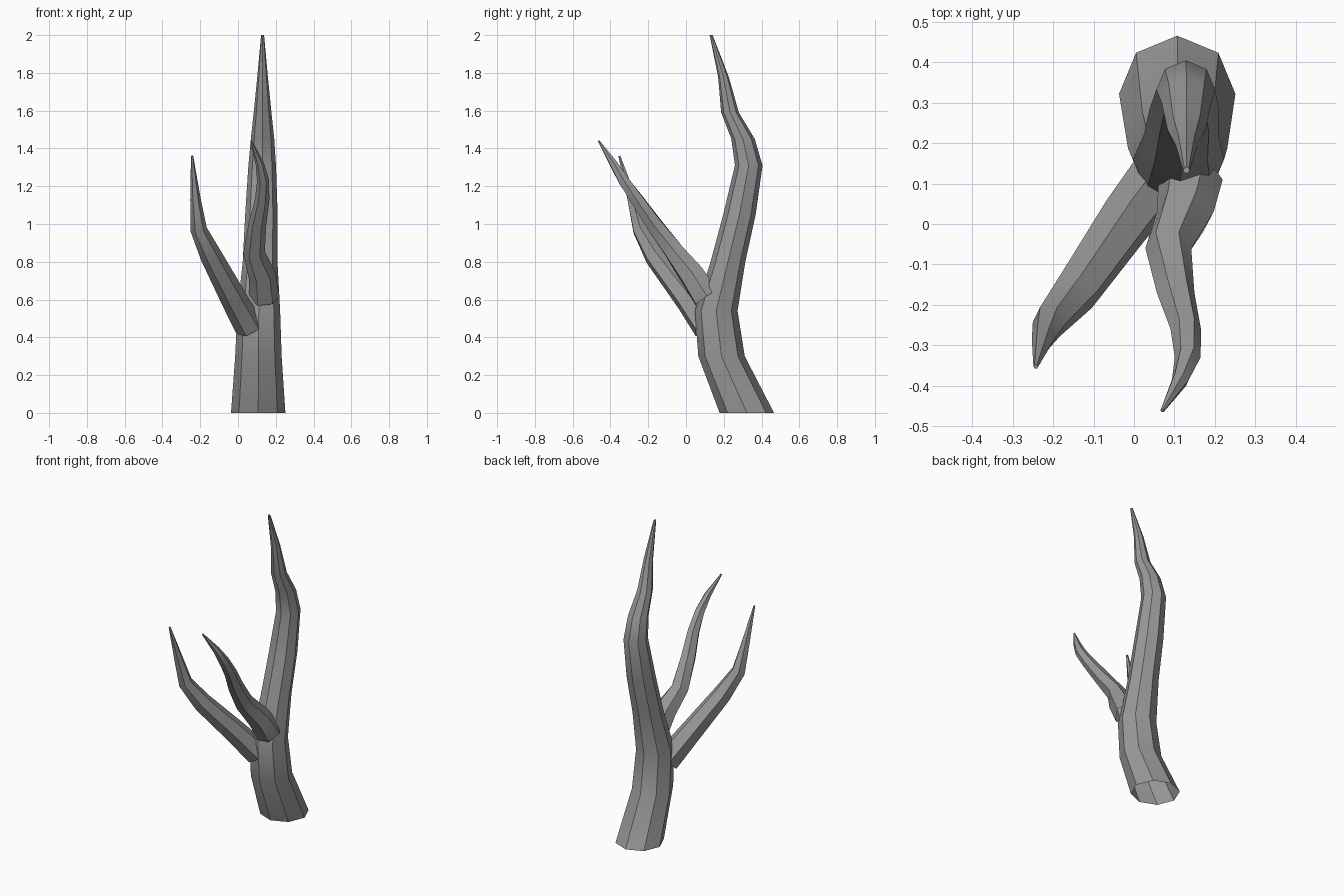
import bpy, bmesh, math
from mathutils import Vector

cube = bpy.data.objects.get("Cube")
if cube:
    bpy.data.objects.remove(cube, do_unlink=True)

# Single grey bark colour
bark = bpy.data.materials.new("grey bark")
bark.use_nodes = True
GREY = (0.32, 0.32, 0.32, 1)
bark.diffuse_color = GREY
bark.node_tree.nodes["Principled BSDF"].inputs["Base Color"].default_value = GREY


def limb(name, sides, rings, level=False):
    """Tapered tube through rings of (x, y, z, radius); tip closed, root open."""
    bm = bmesh.new()
    pts = [Vector(r[:3]) for r in rings]
    loops = []
    for i, p in enumerate(pts):
        tangent = (pts[min(i + 1, len(pts) - 1)] - pts[max(i - 1, 0)]).normalized()
        if level:
            tangent = Vector((0, 0, 1))
        side = Vector((0, 1, 0)).cross(tangent).normalized()
        up = tangent.cross(side)
        loop = []
        for k in range(sides):
            a = math.tau * k / sides
            loop.append(bm.verts.new(p + rings[i][3] * (side * math.cos(a) + up * math.sin(a))))
        loops.append(loop)
    for low, high in zip(loops, loops[1:]):
        for k in range(sides):
            n = (k + 1) % sides
            bm.faces.new((low[k], low[n], high[n], high[k]))
    bm.faces.new(loops[-1])
    mesh = bpy.data.meshes.new(name)
    bm.to_mesh(mesh)
    bm.free()
    mesh.materials.append(bark)
    obj = bpy.data.objects.new(name, mesh)
    bpy.context.collection.objects.link(obj)
    # Smooth along the limb, sharp between its sides
    bpy.ops.object.select_all(action='DESELECT')
    obj.select_set(True)
    bpy.context.view_layer.objects.active = obj
    bpy.ops.object.shade_smooth_by_angle(angle=math.radians(30))
    return obj


# Main trunk, bending back and then forward
limb("trunk", 8, [
    (.107, .322, 0, .144), (.108, .188, .30, .123), (.11, .16, .54, .113),
    (.117, .222, .80, .092), (.124, .283, 1.05, .086), (.128, .332, 1.31, .073),
    (.13, .302, 1.45, .062), (.13, .233, 1.59, .047), (.13, .198, 1.78, .028),
    (.13, .133, 2.0, .008)], level=True)

# Lower branch, reaching out to the right
limb("right_branch", 6, [
    (.06, .11, .455, .078), (-.02, .01, .60, .07), (-.142, -.165, .83, .058),
    (-.208, -.242, .97, .044), (-.225, -.285, 1.13, .028), (-.243, -.353, 1.36, .006)])

# Upper branch, winding forward
limb("front_branch", 6, [
    (.14, .11, .61, .08), (.127, .03, .73, .072), (.085, -.06, .85, .057),
    (.103, -.17, 1.0, .047), (.128, -.26, 1.13, .038), (.133, -.33, 1.23, .032),
    (.115, -.385, 1.32, .022), (.07, -.462, 1.44, .005)])
